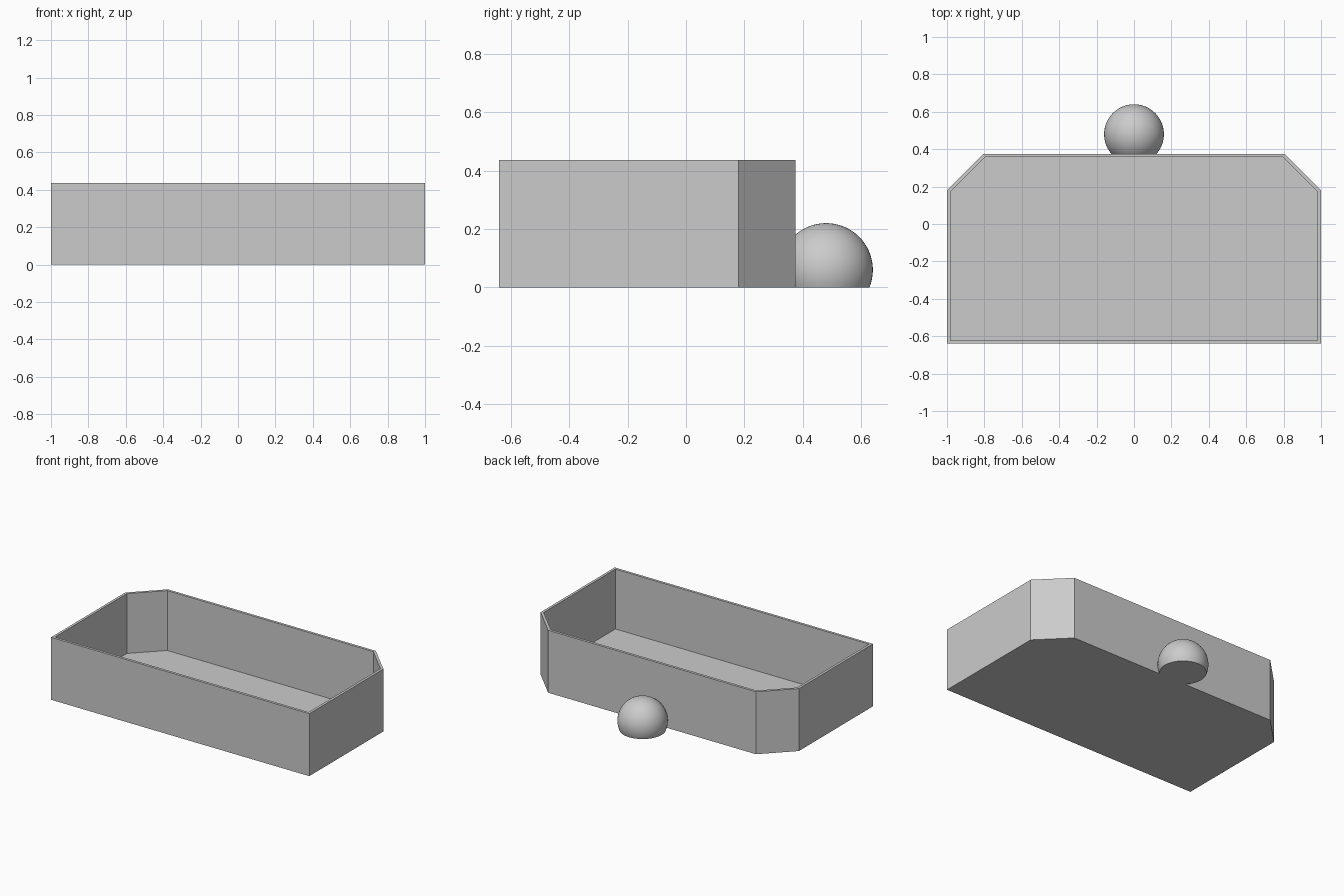
import bpy, bmesh
from mathutils import Vector

cube = bpy.data.objects.get("Cube")
if cube:
    bpy.data.objects.remove(cube, do_unlink=True)

HEIGHT, WALL, BACK = 0.437, 0.018, 0.375

grey = bpy.data.materials.new("plain grey")
grey.use_nodes = True
colour = (0.6, 0.6, 0.6, 1)
grey.diffuse_color = colour
grey.node_tree.nodes["Principled BSDF"].inputs["Base Color"].default_value = colour


def add_object(name, bm):
    bmesh.ops.recalc_face_normals(bm, faces=bm.faces)
    mesh = bpy.data.meshes.new(name)
    bm.to_mesh(mesh)
    bm.free()
    mesh.materials.append(grey)
    obj = bpy.data.objects.new(name, mesh)
    bpy.context.collection.objects.link(obj)
    return obj


# Open tray: extruded outline with chamfered back corners, inset and sunk
half = [(1, -0.64), (1, 0.18), (0.805, BACK)]
outline = half + [(-x, y) for x, y in reversed(half)]
bm = bmesh.new()
base = bm.faces.new([bm.verts.new((x, y, 0)) for x, y in outline])
side = bmesh.ops.extrude_face_region(bm, geom=[base], use_keep_orig=True)["geom"]
top = next(g for g in side if isinstance(g, bmesh.types.BMFace))
bmesh.ops.translate(bm, vec=(0, 0, HEIGHT), verts=top.verts)
bmesh.ops.recalc_face_normals(bm, faces=bm.faces)
bmesh.ops.inset_region(bm, faces=[top], thickness=WALL, use_even_offset=True)
well = bmesh.ops.extrude_discrete_faces(bm, faces=[top])["faces"][0]
bmesh.ops.translate(bm, vec=(0, 0, WALL - HEIGHT), verts=well.verts)
add_object("tray", bm)

# Ball on the back wall, trimmed flat at the ground and at the wall
bm = bmesh.new()
bmesh.ops.create_uvsphere(bm, u_segments=48, v_segments=32, radius=0.16)
bmesh.ops.translate(bm, vec=(0, 0.48, 0.06), verts=bm.verts)
for point, normal in (((0, 0, 0), (0, 0, -1)), ((0, BACK - 0.005, 0), (0, -1, 0))):
    cut = bmesh.ops.bisect_plane(
        bm, geom=bm.verts[:] + bm.edges[:] + bm.faces[:],
        plane_co=Vector(point), plane_no=Vector(normal), clear_outer=True)["geom_cut"]
    rim = [e for e in bm.edges if e.is_boundary]
    bmesh.ops.holes_fill(bm, edges=rim, sides=0)
ball = add_object("back_ball", bm)
bpy.ops.object.select_all(action="DESELECT")
ball.select_set(True)
bpy.context.view_layer.objects.active = ball
bpy.ops.object.shade_smooth_by_angle(angle=0.6)
